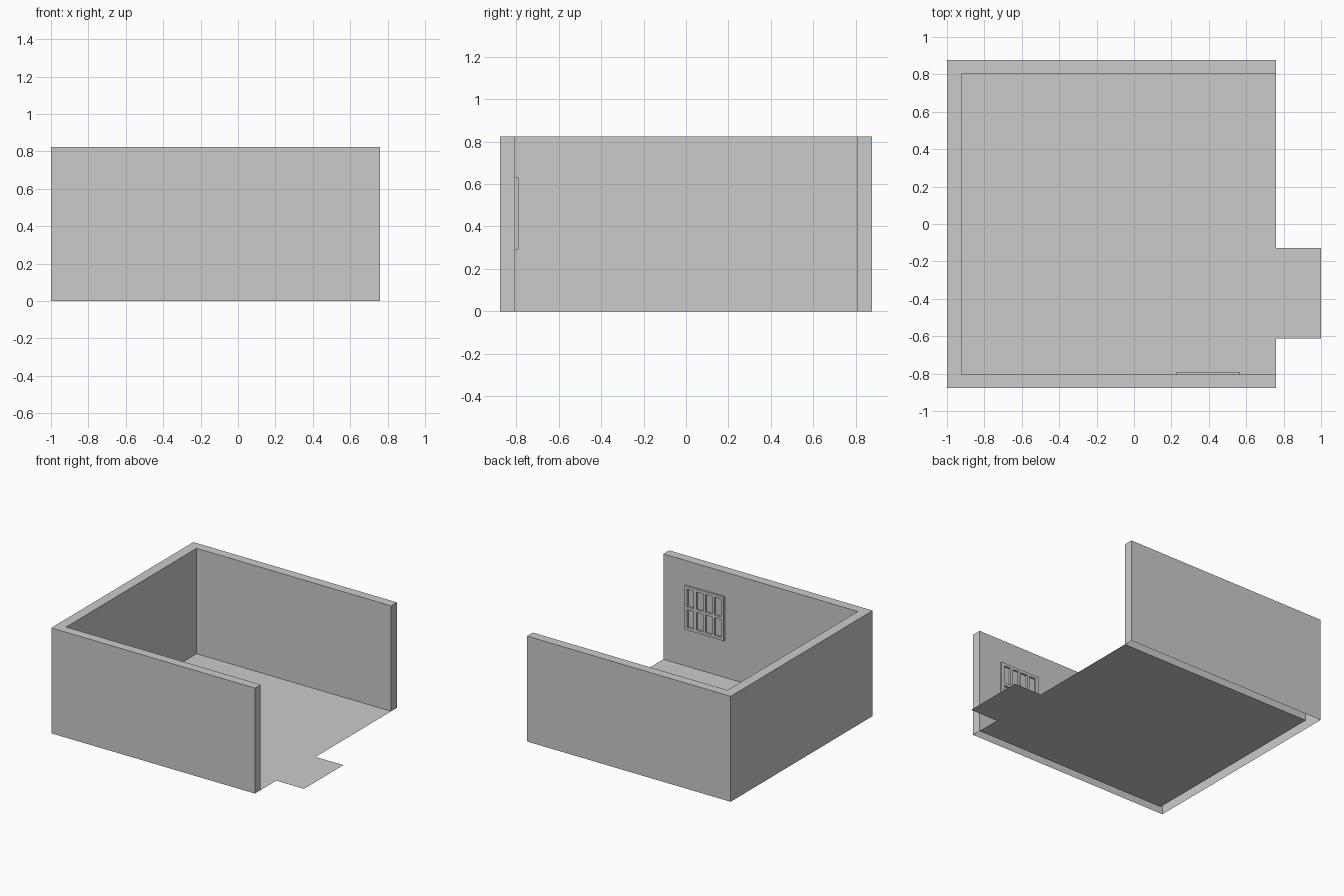
import bpy, bmesh
from mathutils import Vector

if "Cube" in bpy.data.objects:
    bpy.data.objects.remove(bpy.data.objects["Cube"])


def finish(name, bm):
    bmesh.ops.recalc_face_normals(bm, faces=bm.faces)
    mesh = bpy.data.meshes.new(name)
    bm.to_mesh(mesh)
    bm.free()
    obj = bpy.data.objects.new(name, mesh)
    bpy.context.collection.objects.link(obj)
    return obj


def extrude_open(bm, faces, offset):
    """Extrude faces and leave the starting side open."""
    faces = list(faces)
    new = bmesh.ops.extrude_face_region(bm, geom=faces, use_keep_orig=True)["geom"]
    verts = [g for g in new if isinstance(g, bmesh.types.BMVert)]
    bmesh.ops.translate(bm, verts=verts, vec=Vector(offset))
    bmesh.ops.delete(bm, geom=[f for f in faces if f.is_valid], context='FACES')


LEFT, END, TAB = -1.0, 0.76, 1.0      # x limits
INNER_X = -0.922
OUT_Y, IN_Y = 0.877, 0.805            # wall outer / inner half depths
HEIGHT = 0.824

# U-shaped walls, hollow and open underneath
bm = bmesh.new()
outline = [(END, -OUT_Y), (END, -IN_Y), (INNER_X, -IN_Y), (INNER_X, IN_Y),
           (END, IN_Y), (END, OUT_Y), (LEFT, OUT_Y), (LEFT, -OUT_Y)]
face = bm.faces.new([bm.verts.new((x, y, 0)) for x, y in outline])
extrude_open(bm, [face], (0, 0, HEIGHT))
# outward orientation is taken from the open shell
finish("walls", bm)

# Flat floor sheet with doorway tab
bm = bmesh.new()
outline = [(INNER_X, -IN_Y), (END, -IN_Y), (END, -0.613), (TAB, -0.613),
           (TAB, -0.127), (END, -0.127), (END, IN_Y), (INNER_X, IN_Y)]
bm.faces.new([bm.verts.new((x, y, 0)) for x, y in outline])
floor = finish("floor", bm)
if floor.data.polygons[0].normal.z < 0:
    floor.data.flip_normals()

# Window frame: alternating bar / pane sizes, four columns by two rows
def stops(start, end, count, rim, bar):
    pane = (end - start - 2 * rim - (count - 1) * bar) / count
    out = [start, start + rim]
    for i in range(count):
        out.append(out[-1] + pane)
        out.append(out[-1] + (bar if i < count - 1 else rim))
    return out


xs = stops(0.227, 0.567, 4, 0.024, 0.022)
zs = stops(0.291, 0.634, 2, 0.022, 0.022)
bm = bmesh.new()
grid = [[bm.verts.new((x, -IN_Y, z)) for z in zs] for x in xs]
bars = []
for i in range(len(xs) - 1):
    for j in range(len(zs) - 1):
        if i % 2 and j % 2:
            continue                  # pane opening
        bars.append(bm.faces.new((grid[i][j], grid[i + 1][j],
                                  grid[i + 1][j + 1], grid[i][j + 1])))
extrude_open(bm, bars, (0, 0.015, 0))
finish("window_frame", bm)
